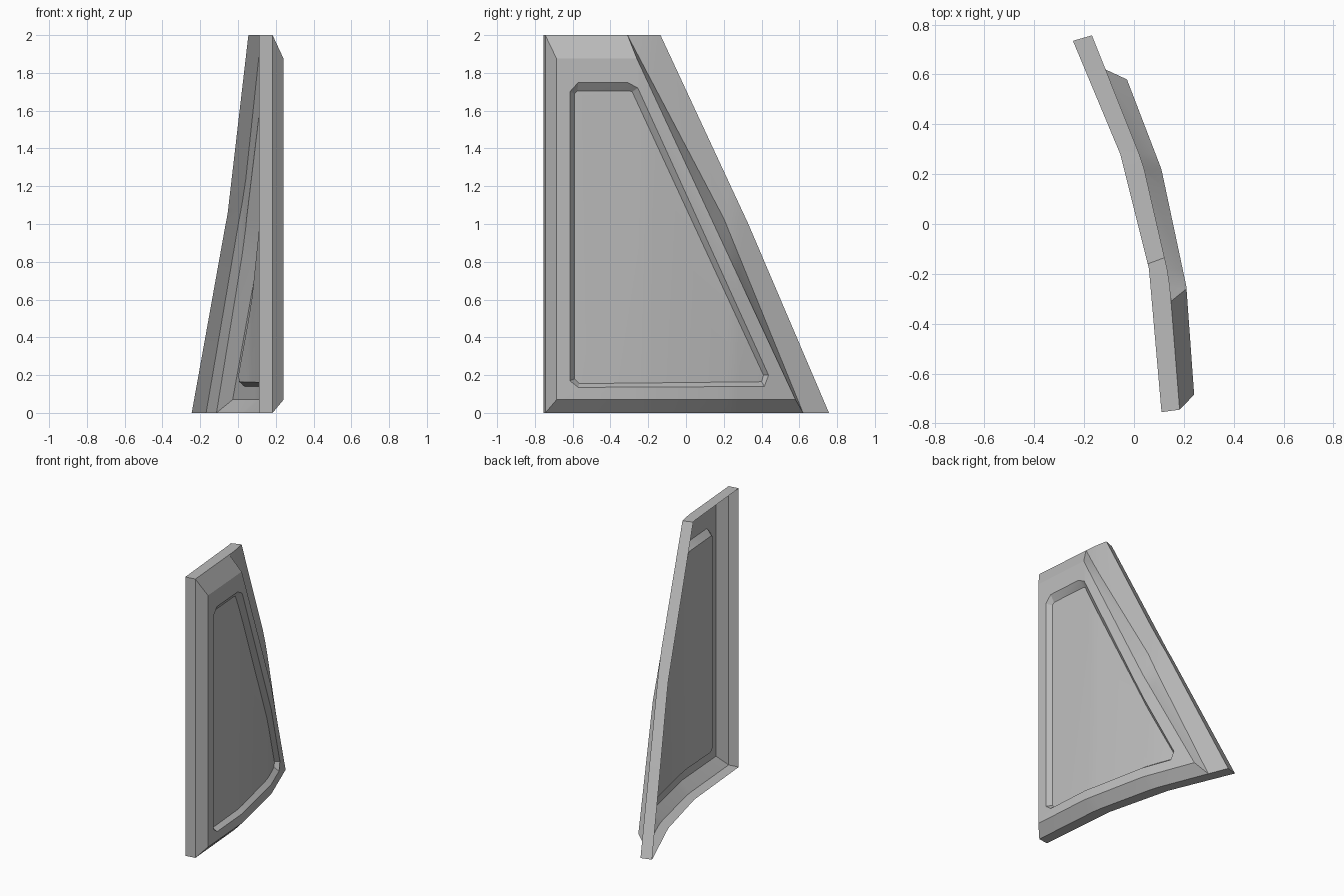
import bpy, bmesh, math

cube = bpy.data.objects.get("Cube")
if cube:
    bpy.data.objects.remove(cube)

# Plan curves (y, x): open back edge of the sheet, and raised outer face
BACK = [(-0.75, 0.11), (-0.18, 0.06), (0.28, -0.055), (0.735, -0.245)]
FACE = [(-0.735, 0.245), (-0.25, 0.21), (0.22, 0.11), (0.78, -0.105)]


def along(curve, y):
    """x of a polyline at y, extended straight past its ends."""
    i = sum(y > p[0] for p in curve[1:-1])
    (y0, x0), (y1, x1) = curve[i], curve[i + 1]
    return x0 + (x1 - x0) * (y - y0) / (y1 - y0)


bm = bmesh.new()
cache = {}


def vert(y, z, t):
    """Vertex in flat space; t is the depth from back edge to outer face."""
    key = (y, z, t)
    if key not in cache:
        cache[key] = bm.verts.new((t, y, z))
    return cache[key]


def ring(points, t):
    return [vert(y, z, t) for y, z in points]


def bridge(a, b):
    """Faces between matching rings, where points may coincide."""
    n = len(a)
    for i in range(n):
        j = (i + 1) % n
        corners = list(dict.fromkeys([a[i], a[j], b[j], b[i]]))
        if len(corners) > 2:
            bm.faces.new(corners)


def fill(*rings):
    edges = []
    for r in rings:
        for i, v in enumerate(r):
            w = r[(i + 1) % len(r)]
            if v is not w:
                edges.append(bm.edges.get((v, w)) or bm.edges.new((v, w)))
    bmesh.ops.triangle_fill(bm, edges=edges, use_beauty=True)


# Flange edge, rim, raised panel outlines: front bottom, round the slant, front top
RIM = 0.54
flange = ring([(-0.755, 0), (0.61, 0), (0.735, 0), (0.305, 1), (-0.16, 2), (-0.31, 2), (-0.755, 2)], 0)
rim = ring([(-0.745, 0), (0.62, 0), (0.757, 0), (0.33, 1), (-0.135, 2), (-0.31, 2), (-0.745, 2)], RIM)
rim_in = [rim[0], rim[1], rim[1], vert(0.2, 1.03, RIM), rim[5], rim[5], rim[6]]
low, high = (0.58, 0.07), (-0.26, 1.875)
panel = ring([(-0.685, 0.07), low, low, (0.14, 1.015), high, high, (-0.685, 1.875)], 1)

# Recessed window with clipped corners
window = ring([(-0.615, 0.17), (-0.57, 0.135), (0.415, 0.14), (0.437, 0.2),
               (-0.255, 1.72), (-0.31, 1.75), (-0.57, 1.75), (-0.615, 1.7)], 1)
pane = ring([(-0.59, 0.18), (-0.565, 0.155), (0.4, 0.165), (0.41, 0.2),
             (-0.285, 1.7), (-0.3, 1.705), (-0.575, 1.705), (-0.59, 1.69)], 0.76)

bridge(flange, rim)
bridge(rim, rim_in)
bridge(rim_in, panel)
bridge(window, pane)
fill(panel, window)
bm.faces.new(pane)

# Cut at the bends, then wrap the flat sheet onto the plan curves
for y, _ in BACK[1:-1] + FACE[1:-1]:
    bmesh.ops.bisect_plane(bm, geom=bm.verts[:] + bm.edges[:] + bm.faces[:],
                           plane_co=(0, y, 0), plane_no=(0, 1, 0))
for v in bm.verts:
    t, y = v.co.x, v.co.y
    v.co.x = (1 - t) * along(BACK, y) + t * along(FACE, y)
bmesh.ops.recalc_face_normals(bm, faces=bm.faces[:])
bm.normal_update()
if sum(f.normal.x * f.calc_area() for f in bm.faces) < 0:
    bmesh.ops.reverse_faces(bm, faces=bm.faces[:])

mesh = bpy.data.meshes.new("curved_panel")
bm.to_mesh(mesh)
bm.free()
obj = bpy.data.objects.new("curved_panel", mesh)
bpy.context.collection.objects.link(obj)

# Plain grey finish
grey = bpy.data.materials.new("plain_grey")
grey.use_nodes = True
colour = (0.5, 0.5, 0.5, 1)
grey.diffuse_color = colour
grey.node_tree.nodes["Principled BSDF"].inputs["Base Color"].default_value = colour
mesh.materials.append(grey)

bpy.ops.object.select_all(action="DESELECT")
obj.select_set(True)
bpy.context.view_layer.objects.active = obj
bpy.ops.object.shade_smooth_by_angle(angle=math.radians(25))
